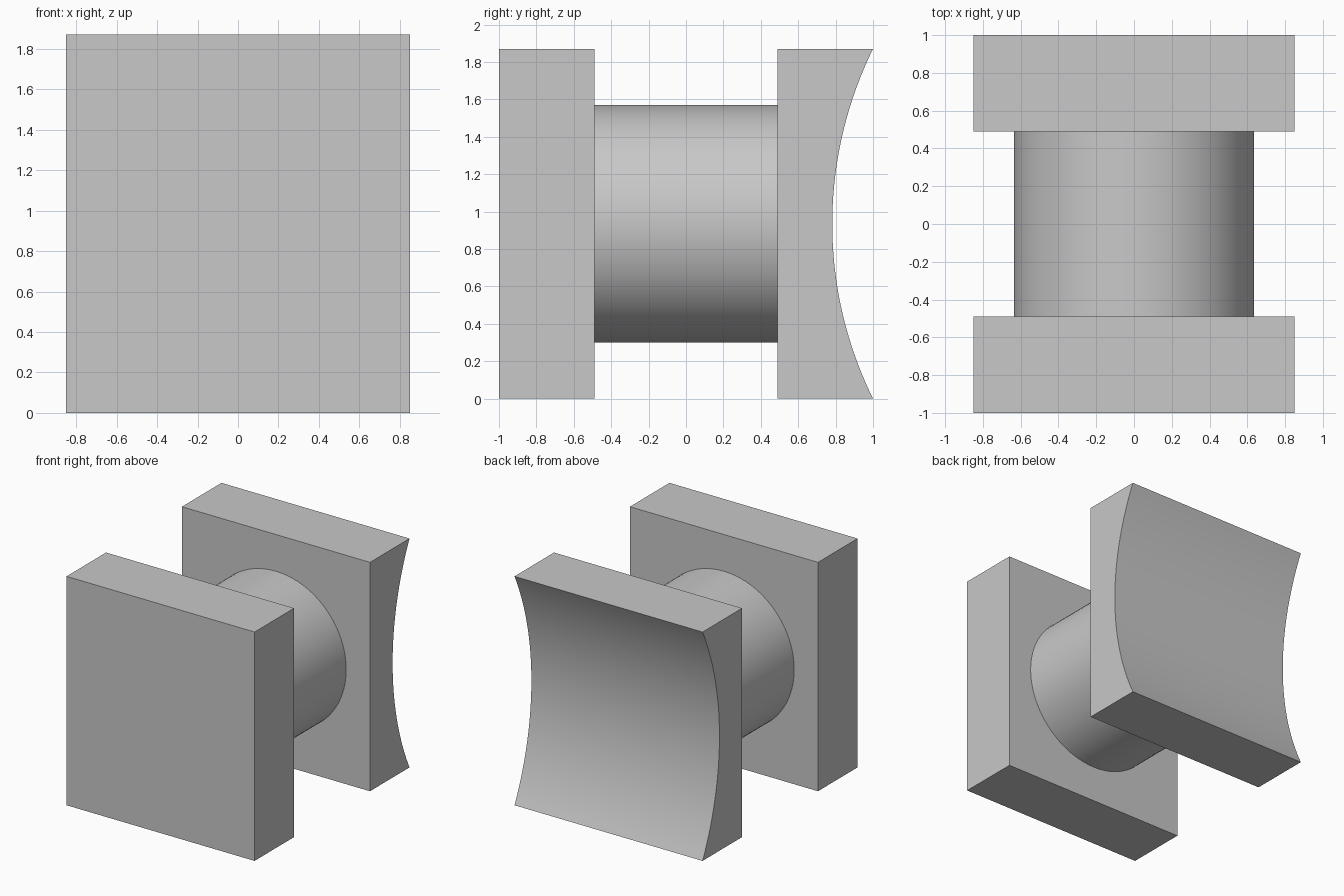
import bpy
import bmesh
import math

cube = bpy.data.objects.get("Cube")
if cube:
    bpy.data.objects.remove(cube, do_unlink=True)

HEIGHT = 1.87
HALF_WIDTH = 0.85
MID = HEIGHT / 2
INNER, OUTER = 0.49, 1.0
SAG = 0.218          # depth of the hollow in the back plate
SEGMENTS = 48

grey = bpy.data.materials.new("light grey")
grey.use_nodes = True
colour = (0.58, 0.58, 0.58, 1)
grey.diffuse_color = colour
grey.node_tree.nodes["Principled BSDF"].inputs["Base Color"].default_value = colour


def finish(obj):
    """Give the part its material and smooth its curved faces."""
    obj.data.materials.append(grey)
    bpy.ops.object.select_all(action="DESELECT")
    obj.select_set(True)
    bpy.context.view_layer.objects.active = obj
    bpy.ops.object.shade_smooth_by_angle(angle=math.radians(30))


def extruded_plate(name, profile):
    """Extrude a (y, z) profile across the full width."""
    bm = bmesh.new()
    face = bm.faces.new([bm.verts.new((-HALF_WIDTH, y, z)) for y, z in profile])
    result = bmesh.ops.extrude_face_region(bm, geom=[face])
    moved = [v for v in result["geom"] if isinstance(v, bmesh.types.BMVert)]
    bmesh.ops.translate(bm, verts=moved, vec=(2 * HALF_WIDTH, 0, 0))
    bmesh.ops.recalc_face_normals(bm, faces=bm.faces)
    mesh = bpy.data.meshes.new(name)
    bm.to_mesh(mesh)
    bm.free()
    obj = bpy.data.objects.new(name, mesh)
    bpy.context.collection.objects.link(obj)
    finish(obj)


# Flat front plate
extruded_plate("front_plate", [(-OUTER, 0), (-INNER, 0), (-INNER, HEIGHT), (-OUTER, HEIGHT)])

# Back plate with a hollow cylindrical rear face
radius = (MID ** 2 + SAG ** 2) / (2 * SAG)
sweep = math.asin(MID / radius)
centre_y = OUTER - SAG + radius
arc = []
for i in range(SEGMENTS + 1):
    angle = sweep * (2 * i / SEGMENTS - 1)
    arc.append((centre_y - radius * math.cos(angle), MID + radius * math.sin(angle)))
extruded_plate("back_plate", [(INNER, HEIGHT), (INNER, 0)] + arc)

# Round shaft joining the plates
bpy.ops.mesh.primitive_cylinder_add(vertices=96, radius=0.635, depth=2 * INNER,
                                    location=(0, 0, MID), rotation=(math.pi / 2, 0, 0))
shaft = bpy.context.object
shaft.name = "connecting_shaft"
finish(shaft)
